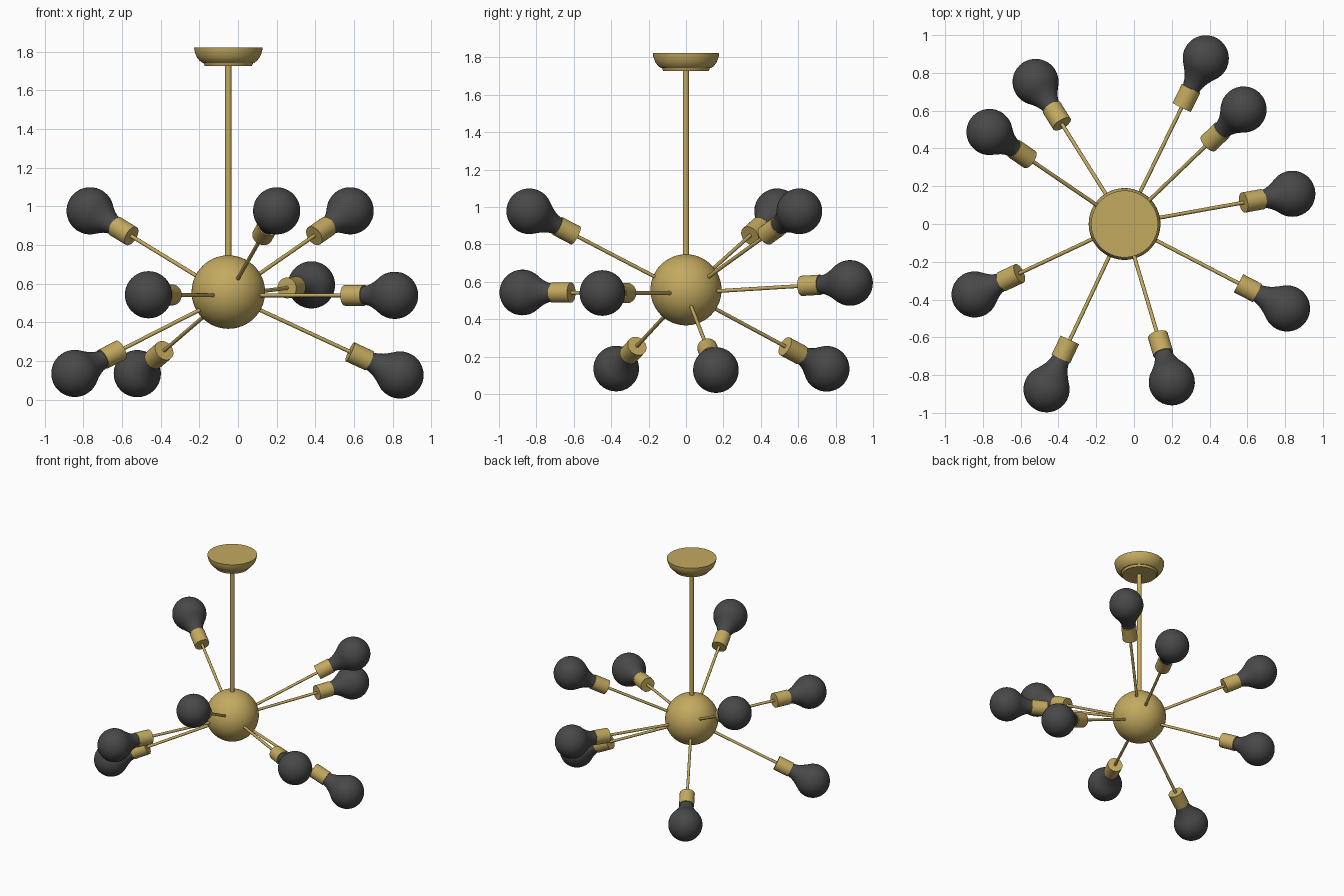
import bpy, bmesh, math
from mathutils import Vector, Matrix

if "Cube" in bpy.data.objects:
    bpy.data.objects.remove(bpy.data.objects["Cube"])


def material(name, rgb):
    m = bpy.data.materials.new(name)
    m.diffuse_color = (*rgb, 1)
    m.use_nodes = True
    m.node_tree.nodes["Principled BSDF"].inputs["Base Color"].default_value = m.diffuse_color
    return m


BRASS = material("brass", (0.55, 0.40, 0.115))
DARK = material("dark_glass", (0.065, 0.065, 0.065))

HUB = Vector((-0.05, 0, 0.557))      # centre of the ball
ORIGIN = Vector((-0.05, 0, 0.54))    # where the arms meet


def lathe(name, profile, mat, matrix, segments=32):
    """Revolve (radius, height) points about local z; radius 0 closes the end."""
    bm = bmesh.new()
    rings = []
    for r, h in profile:
        if r == 0:
            rings.append([bm.verts.new((0, 0, h))])
        else:
            rings.append([bm.verts.new((r * math.cos(2 * math.pi * i / segments),
                                        r * math.sin(2 * math.pi * i / segments), h))
                          for i in range(segments)])
    for a, b in zip(rings, rings[1:]):
        for i in range(segments):
            j = (i + 1) % segments
            quad = [a[i % len(a)], a[j % len(a)], b[j % len(b)], b[i % len(b)]]
            bm.faces.new(list(dict.fromkeys(quad)))
    bmesh.ops.recalc_face_normals(bm, faces=bm.faces)
    me = bpy.data.meshes.new(name)
    bm.to_mesh(me)
    bm.free()
    me.materials.append(mat)
    ob = bpy.data.objects.new(name, me)
    ob.matrix_world = matrix
    bpy.context.collection.objects.link(ob)
    bpy.ops.object.select_all(action='DESELECT')
    ob.select_set(True)
    bpy.context.view_layer.objects.active = ob
    bpy.ops.object.shade_smooth_by_angle(angle=math.radians(35))
    return ob


def tube(r, a, b):
    return [(0, a), (r, a), (r, b), (0, b)]


def arc(r, centre, start, steps):
    """Quarter-to-half circle from angle start (degrees) up to the pole."""
    pts = []
    for i in range(steps):
        t = math.radians(start + (90 - start) * i / steps)
        pts.append((r * math.cos(t), centre + r * math.sin(t)))
    return pts + [(0, centre + r)]


# Central ball, hanging rod and ceiling canopy
ball = [(0, -0.19)] + arc(0.19, 0, -90, 32)[1:]
lathe("hub_ball", ball, BRASS, Matrix.Translation(HUB), 64)
axis = Matrix.Translation((HUB.x, HUB.y, 0))
lathe("hanging_rod", tube(0.017, 0.6, 1.74), BRASS, axis, 24)
canopy = [(0, 1.726), (0.122, 1.726), (0.128, 1.742), (0.133, 1.742),
          (0.148, 1.753), (0.161, 1.769), (0.170, 1.788), (0.175, 1.805),
          (0.177, 1.822), (0, 1.822)]
lathe("ceiling_canopy", canopy, BRASS, axis, 64)

# Bulb centres: three tilted up, three level, three tilted down
BULBS = [(0.38, 0.877, 0.594), (0.81, -0.447, 0.54), (-0.463, -0.875, 0.543),
         (0.58, 0.606, 0.977), (0.20, -0.838, 0.977), (-0.765, 0.487, 0.977),
         (0.838, 0.16, 0.128), (-0.844, -0.373, 0.136), (-0.521, 0.752, 0.135)]
REACH = 0.977
neck = [(0, 0.785), (0.046, 0.785), (0.048, 0.805), (0.054, 0.83),
        (0.065, 0.855), (0.079, 0.878)]
bulb = neck + arc(0.122, REACH, -40, 22)

for n, c in enumerate(BULBS, 1):
    direction = Vector(c) - ORIGIN
    base = Vector(c) - direction.normalized() * REACH
    m = Matrix.Translation(base) @ direction.to_track_quat('Z', 'Y').to_matrix().to_4x4()
    lathe(f"arm_{n}", tube(0.01, 0.03, 0.70), BRASS, m, 16)
    lathe(f"socket_{n}", tube(0.054, 0.688, 0.80), BRASS, m, 32)
    lathe(f"bulb_{n}", bulb, DARK, m, 40)
